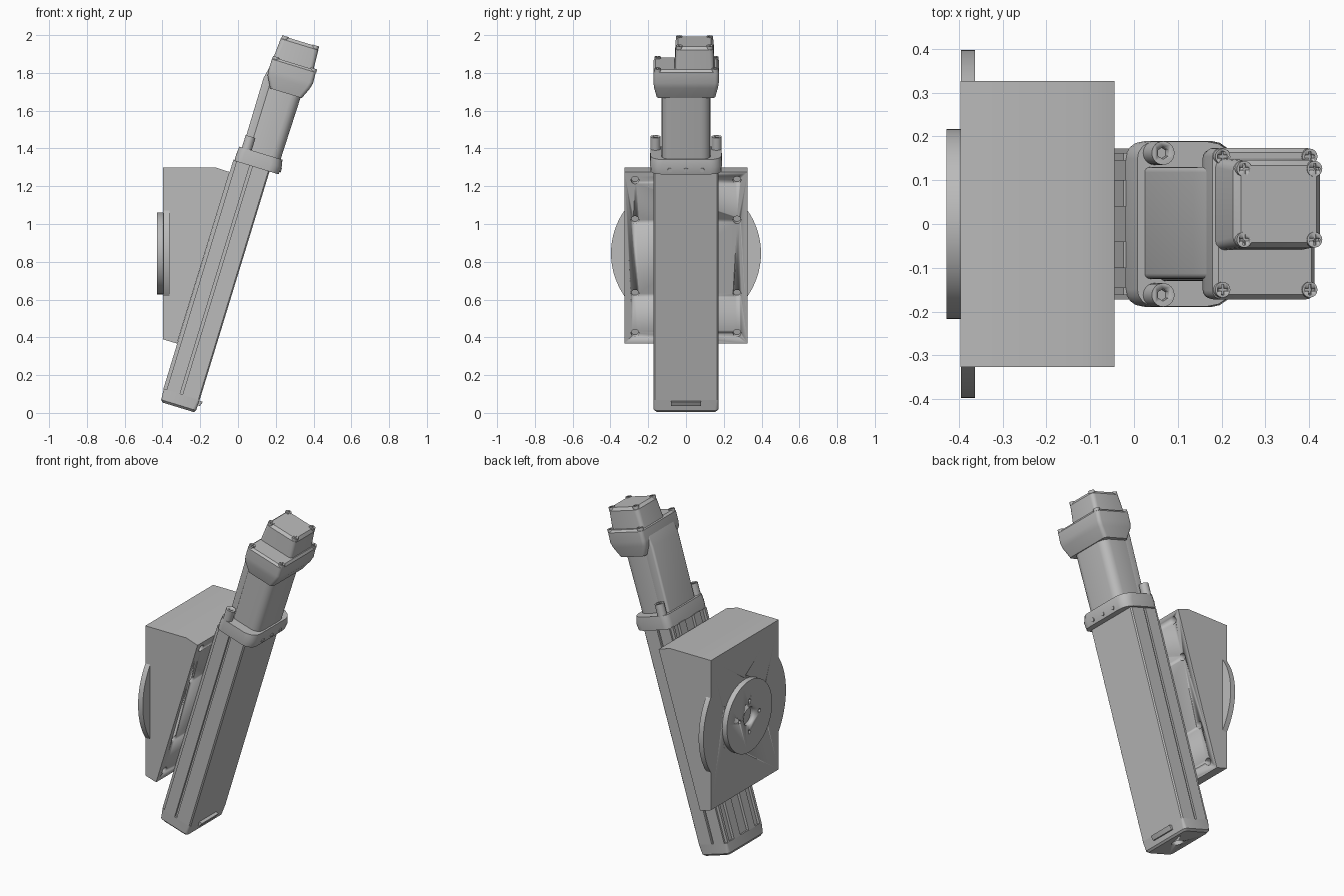
import bpy, bmesh, math
from mathutils import Matrix, Vector

cube = bpy.data.objects.get("Cube")
if cube:
    bpy.data.objects.remove(cube, do_unlink=True)

grey = bpy.data.materials.new("machine grey")
grey.use_nodes = True
COLOUR = (0.5, 0.5, 0.5, 1)
grey.diffuse_color = COLOUR
grey.node_tree.nodes["Principled BSDF"].inputs["Base Color"].default_value = COLOUR

# Frame of the leaning actuator: x across, z along its axis
TILT = Matrix.Translation((-0.41, 0, 0.058)) @ Matrix.Rotation(math.radians(17), 4, 'Y')
WORLD = Matrix.Identity(4)


def finish(name, bm, matrix, smooth=True):
    bmesh.ops.recalc_face_normals(bm, faces=bm.faces)
    mesh = bpy.data.meshes.new(name)
    bm.to_mesh(mesh)
    bm.free()
    mesh.transform(matrix)
    mesh.materials.append(grey)
    ob = bpy.data.objects.new(name, mesh)
    bpy.context.collection.objects.link(ob)
    bpy.ops.object.select_all(action='DESELECT')
    ob.select_set(True)
    bpy.context.view_layer.objects.active = ob
    if smooth:
        bpy.ops.object.shade_smooth_by_angle(angle=math.radians(30))
    return ob


def skin(name, rings, matrix):
    """Join matching point loops into a closed solid."""
    bm = bmesh.new()
    loops = [[bm.verts.new(p) for p in ring] for ring in rings]
    n = len(loops[0])
    for low, high in zip(loops, loops[1:]):
        for i in range(n):
            j = (i + 1) % n
            bm.faces.new((low[i], low[j], high[j], high[i]))
    bm.faces.new(loops[0][::-1])
    bm.faces.new(loops[-1])
    return finish(name, bm, matrix)


def rounded(t, x0, x1, y0, y1, back, front=None, steps=4):
    """Rounded rectangle at height t with back and front corner radii."""
    front = back if front is None else front
    pts = []
    corners = ((x1, y1, -1, -1, front), (x0, y1, 1, -1, back),
               (x0, y0, 1, 1, back), (x1, y0, -1, 1, front))
    for k, (x, y, sx, sy, r) in enumerate(corners):
        for i in range(steps + 1):
            a = math.pi / 2 * (k + i / steps)
            pts.append((x + sx * r + r * math.cos(a), y + sy * r + r * math.sin(a), t))
    return pts


def loft(name, *rings):
    return skin(name, [rounded(*r) for r in rings], TILT)


def cylinder(name, start, axis, radius, depth, matrix, sides=24, radius2=None):
    bm = bmesh.new()
    axis = Vector(axis).normalized()
    place = Matrix.Translation(Vector(start) + axis * depth / 2) @ axis.to_track_quat('Z', 'Y').to_matrix().to_4x4()
    bmesh.ops.create_cone(bm, cap_ends=True, segments=sides, radius1=radius,
                          radius2=radius if radius2 is None else radius2, depth=depth, matrix=place)
    return finish(name, bm, matrix)


def cut(target, cutters):
    for c in cutters:
        c.hide_render = True
        mod = target.modifiers.new("cut", 'BOOLEAN')
        mod.operation = 'DIFFERENCE'
        mod.solver = 'EXACT'
        mod.object = c
        bpy.context.view_layer.objects.active = target
        bpy.ops.object.modifier_apply(modifier=mod.name)
        bpy.data.objects.remove(c, do_unlink=True)


# Mounting bracket with a slanted face against the actuator
side = [(-0.396, 1.3), (-0.12, 1.3), (-0.044, 1.275), (-0.323, 0.367), (-0.396, 0.389)]
bracket = skin("bracket", [[(x, y, z) for x, z in side] for y in (-0.326, 0.326)], WORLD)
holes = []
for y in (-0.27, 0.27):
    for t in (0.379, 0.598, 1.006, 1.226):
        holes.append(cylinder("cutter", (-0.045, y, t), (1, 0, 0), 0.021, 0.08, TILT, 16))
HUB_Z = 0.845
for i in range(6):
    a = math.pi / 3 * i
    holes.append(cylinder("cutter", (-0.44, 0.235 * math.sin(a), HUB_Z + 0.235 * math.cos(a)),
                          (1, 0, 0), 0.01, 0.1, WORLD, 12))

# Round base plate and hub
plate = cylinder("base_disc", (-0.395, 0, HUB_Z), (1, 0, 0), 0.397, 0.032, WORLD, 96)
cut(bracket, holes)
hub = cylinder("hub_disc", (-0.428, 0, HUB_Z), (1, 0, 0), 0.217, 0.033, WORLD, 64)
holes = [cylinder("cutter", (-0.45, 0, HUB_Z), (1, 0, 0), 0.055, 0.1, WORLD, 32)]
for i in range(4):
    a = math.pi / 2 * i
    holes.append(cylinder("cutter", (-0.45, 0.095 * math.sin(a), HUB_Z + 0.095 * math.cos(a)),
                          (1, 0, 0), 0.012, 0.1, WORLD, 12))
cut(hub, holes)

# Extruded actuator body with side slots and back rails
half = [(0.195, 0.165), (0.188, 0.172), (0.1, 0.172), (0.1, 0.16), (0.086, 0.16), (0.086, 0.172),
        (0.012, 0.172), (0.012, 0.162), (-0.006, 0.162), (-0.006, 0.145), (0.01, 0.145),
        (0.01, 0.1), (-0.006, 0.1), (-0.006, 0.04), (0.01, 0.04)]
outline = half + [(x, -y) for x, y in reversed(half)]
skin("actuator_body", [[(x, y, t) for x, y in outline] for t in (0.07, 1.34)], TILT)

# Lower end cap with a hole and a front lip
end_cap = loft("end_cap", (0, 0.01, 0.185, -0.16, 0.16, 0.02), (0.012, 0, 0.193, -0.172, 0.172, 0.02),
               (0.072, -0.004, 0.195, -0.172, 0.172, 0.01))
cut(end_cap, [cylinder("cutter", (0.1, 0, -0.02), (0, 0, 1), 0.035, 0.05, TILT)])
loft("end_lip", (0.04, 0.18, 0.205, -0.08, 0.08, 0.004), (0.066, 0.18, 0.214, -0.08, 0.08, 0.004))

# Motor flange and its fixings
loft("motor_flange", (1.335, 0, 0.245, -0.188, 0.188, 0.04, 0.06),
     (1.375, 0, 0.25, -0.19, 0.19, 0.04, 0.06), (1.415, 0.004, 0.242, -0.188, 0.188, 0.04, 0.07))
for y in (-0.162, 0.162):
    bolt = cylinder("flange_bolt", (0.045, y, 1.41), (0, 0, 1), 0.027, 0.073, TILT)
    cut(bolt, [cylinder("cutter", (0.045, y, 1.46), (0, 0, 1), 0.014, 0.05, TILT, 6)])
for y in (-0.085, 0, 0.085):
    cylinder("flange_screw", (0.24, y, 1.36), (1, 0, 0), 0.012, 0.013, TILT, 12)

# Motor body and the raised panel behind it
loft("motor_body", (1.4, 0.06, 0.232, -0.13, 0.13, 0.01, 0.05), (1.77, 0.06, 0.238, -0.13, 0.13, 0.01, 0.05))
loft("motor_back_panel", (1.4, 0.022, 0.082, -0.125, 0.13, 0.012, 0.004),
     (1.8, 0.02, 0.082, -0.125, 0.13, 0.012, 0.004), (1.87, 0.035, 0.082, -0.125, 0.13, 0.012, 0.004))

# Flared motor housing
loft("motor_housing", (1.757, 0.07, 0.245, -0.155, 0.155, 0.02), (1.82, 0.036, 0.272, -0.17, 0.17, 0.02),
     (1.85, 0.033, 0.279, -0.172, 0.174, 0.02), (1.908, 0.033, 0.276, -0.172, 0.174, 0.02),
     (1.92, 0.044, 0.265, -0.161, 0.163, 0.012))

# Upper connector box
loft("connector_box", (1.91, 0.038, 0.26, -0.06, 0.15, 0.02), (2.025, 0.046, 0.254, -0.055, 0.146, 0.025),
     (2.042, 0.06, 0.24, -0.042, 0.133, 0.02))


# Cross-slotted lid screws
def lid_screws(name, xs, ys, t):
    for x in xs:
        for y in ys:
            screw = cylinder(name, (x, y, t), (0, 0, 1), 0.018, 0.018, TILT, 16)
            slots = []
            for dx, dy in ((0.012, 0.003), (0.003, 0.012)):
                slots.append(loft("cutter", (t + 0.01, x - dx, x + dx, y - dy, y + dy, 0.001),
                                  (t + 0.03, x - dx, x + dx, y - dy, y + dy, 0.001)))
            cut(screw, slots)


lid_screws("housing_screw", (0.052, 0.26), (-0.15, 0.154), 1.908)
lid_screws("connector_screw", (0.067, 0.235), (-0.036, 0.126), 2.027)
